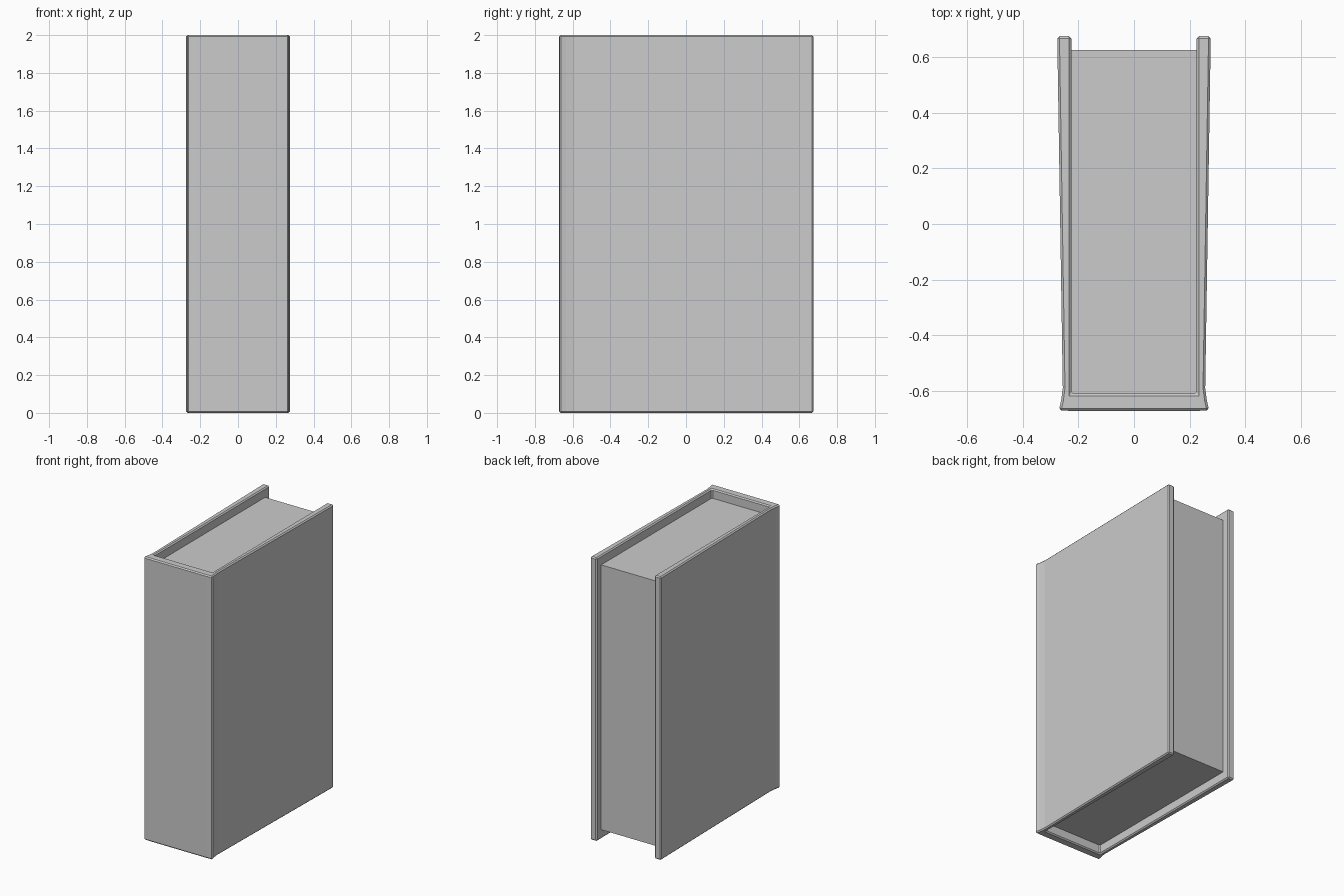
import bpy
import bmesh

cube = bpy.data.objects.get("Cube")
if cube:
    bpy.data.objects.remove(cube, do_unlink=True)

# One plain grey for the whole book
GREY = (0.6, 0.6, 0.6, 1)
grey = bpy.data.materials.new("plain_grey")
grey.use_nodes = True
grey.diffuse_color = GREY
grey.node_tree.nodes["Principled BSDF"].inputs["Base Color"].default_value = GREY


def extrude_outline(name, outline, bottom, top):
    """Raise a plan outline between two heights."""
    bm = bmesh.new()
    face = bm.faces.new([bm.verts.new((x, y, bottom)) for x, y in outline])
    raised = bmesh.ops.extrude_face_region(bm, geom=[face])["geom"]
    verts = [v for v in raised if isinstance(v, bmesh.types.BMVert)]
    bmesh.ops.translate(bm, verts=verts, vec=(0, 0, top - bottom))
    bmesh.ops.recalc_face_normals(bm, faces=bm.faces)
    mesh = bpy.data.meshes.new(name)
    bm.to_mesh(mesh)
    bm.free()
    mesh.materials.append(grey)
    obj = bpy.data.objects.new(name, mesh)
    bpy.context.collection.objects.link(obj)
    return obj


def mirrored(half):
    return half + [(-x, y) for x, y in reversed(half)]


# Cover: spine with flared edges and two boards spreading towards the back
cover_half = [(0.22, -0.672), (0.27, -0.67), (0.262, -0.635), (0.256, -0.59),
              (0.276, 0.675), (0.225, 0.675), (0.225, -0.61)]
cover = extrude_outline("cover", mirrored(cover_half), 0, 2)
bevel = cover.modifiers.new("chamfered_edges", "BEVEL")
bevel.width = 0.008
bevel.segments = 1
bevel.limit_method = "ANGLE"

# Page block, recessed at the top, bottom and back
pages_half = [(0.225, -0.61), (0.225, 0.625)]
extrude_outline("pages", mirrored(pages_half), 0.065, 1.935)
